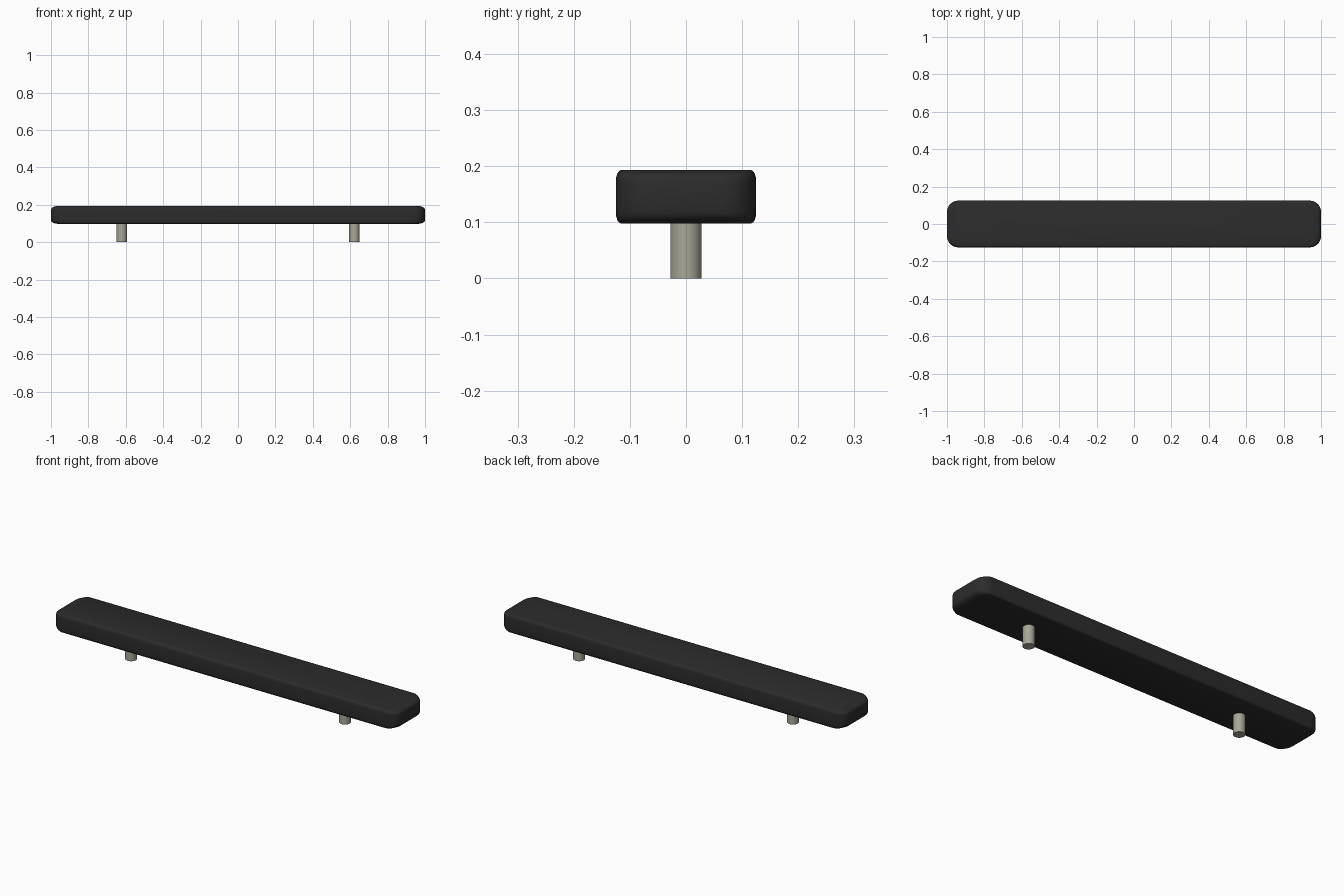
import bpy, bmesh, math

cube = bpy.data.objects.get("Cube")
if cube:
    bpy.data.objects.remove(cube, do_unlink=True)


def make_material(name, color, roughness):
    mat = bpy.data.materials.new(name)
    mat.use_nodes = True
    mat.diffuse_color = (*color, 1)
    bsdf = mat.node_tree.nodes["Principled BSDF"]
    bsdf.inputs["Base Color"].default_value = (*color, 1)
    bsdf.inputs["Roughness"].default_value = roughness
    return mat


def smooth(obj, degrees):
    bpy.ops.object.select_all(action="DESELECT")
    obj.select_set(True)
    bpy.context.view_layer.objects.active = obj
    bpy.ops.object.shade_smooth_by_angle(angle=math.radians(degrees))


black = make_material("matte black", (0.025, 0.025, 0.025), 0.6)
metal = make_material("warm grey metal", (0.39, 0.38, 0.31), 0.4)

BOTTOM, TOP = 0.098, 0.193
HALF_X, HALF_Y = 1.0, 0.125
CORNER = 0.06
STEPS = 6


def rounded_outline(bm, inset_x, inset_y, z):
    """Ring of vertices around a rectangle with rounded corners."""
    ring = []
    for corner, (sx, sy) in enumerate([(1, 1), (-1, 1), (-1, -1), (1, -1)]):
        for i in range(STEPS + 1):
            a = math.pi / 2 * (corner + i / STEPS)
            x = sx * (HALF_X - CORNER) + (CORNER - inset_x) * math.cos(a)
            y = sy * (HALF_Y - CORNER) + (CORNER - inset_y) * math.sin(a)
            ring.append(bm.verts.new((x, y, z)))
    return ring


# Grip bar: rounded outlines lofted upward, with softened top and bottom rims
bm = bmesh.new()
RIM_X, RIM_Y, RIM_Z = 0.035, 0.009, 0.02
rings = []
for side in (-1, 1):
    for i in range(5):
        a = math.pi / 2 * (i / 4 if side > 0 else 1 - i / 4)
        drop = RIM_Z * (1 - math.sin(a))
        z = TOP - drop if side > 0 else BOTTOM + drop
        inset = 1 - math.cos(a)
        rings.append(rounded_outline(bm, RIM_X * inset, RIM_Y * inset, z))
for low, high in zip(rings, rings[1:]):
    for i in range(len(low)):
        j = (i + 1) % len(low)
        bm.faces.new((low[i], low[j], high[j], high[i]))
bm.faces.new(rings[0][::-1])
bm.faces.new(rings[-1])
mesh = bpy.data.meshes.new("grip_bar")
bm.to_mesh(mesh)
bm.free()
bar = bpy.data.objects.new("grip_bar", mesh)
bpy.context.collection.objects.link(bar)
bar.data.materials.append(black)
smooth(bar, 50)

# Mounting posts under the bar
for name, x in (("left_post", 0.622), ("right_post", -0.622)):
    height = BOTTOM + 0.01
    bpy.ops.mesh.primitive_cylinder_add(vertices=32, radius=0.028, depth=height,
                                        location=(x, 0, height / 2))
    post = bpy.context.object
    post.name = name
    post.data.materials.append(metal)
    smooth(post, 40)
